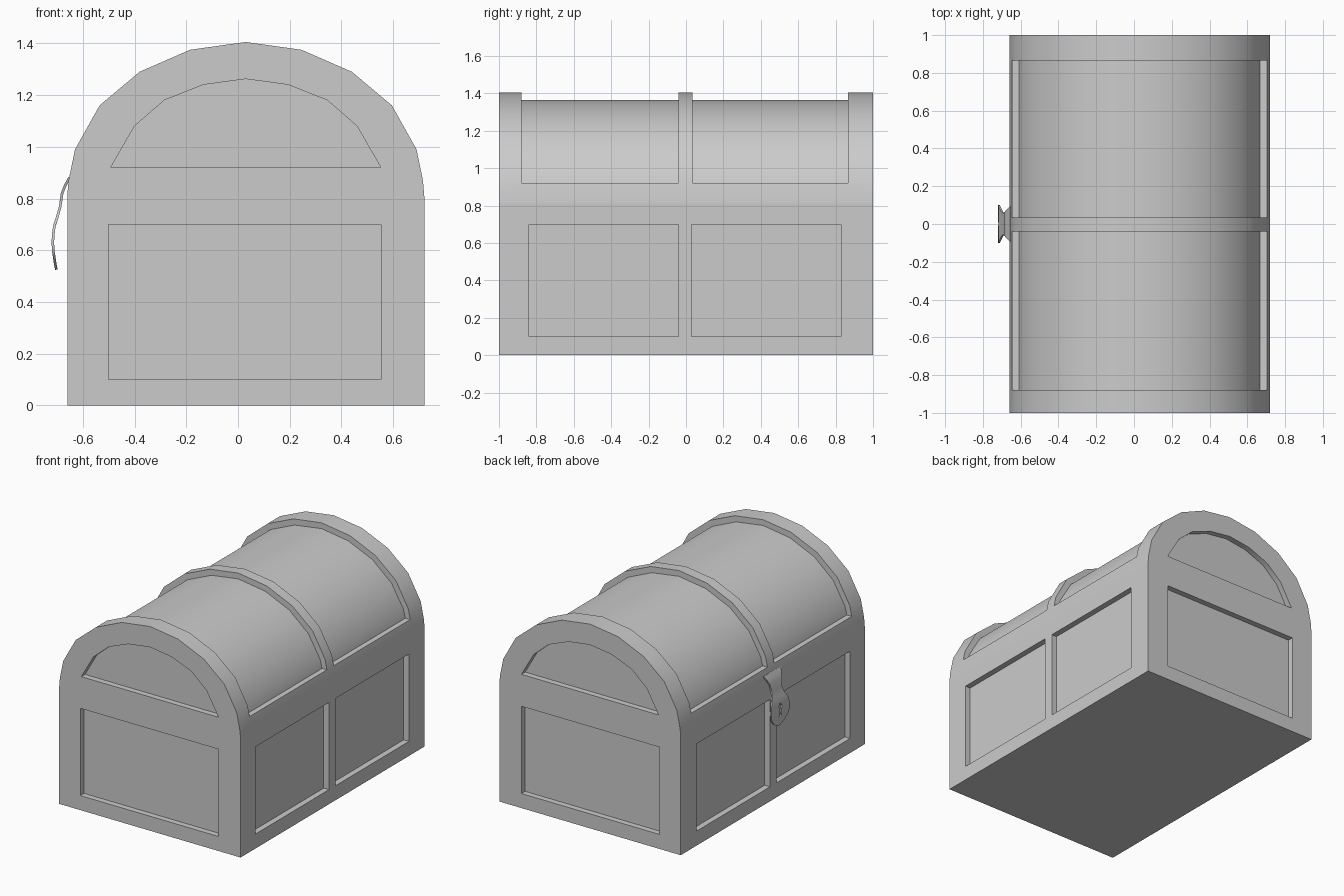
import bpy, bmesh

if "Cube" in bpy.data.objects:
    bpy.data.objects.remove(bpy.data.objects["Cube"])

CX = 0.03  # centre line of the box, the latch sticks out on -x


def mesh_object(name, bm):
    bmesh.ops.recalc_face_normals(bm, faces=bm.faces)
    me = bpy.data.meshes.new(name)
    bm.to_mesh(me)
    bm.free()
    ob = bpy.data.objects.new(name, me)
    bpy.context.collection.objects.link(ob)
    return ob


def prism(name, profile, y0, y1):
    """Extrude an x-z outline along y."""
    bm = bmesh.new()
    face = bm.faces.new([bm.verts.new((CX + x, y0, z)) for x, z in profile])
    ext = bmesh.ops.extrude_face_region(bm, geom=[face])
    verts = [v for v in ext["geom"] if isinstance(v, bmesh.types.BMVert)]
    bmesh.ops.translate(bm, verts=verts, vec=(0, y1 - y0, 0))
    return mesh_object(name, bm)


def rect(x0, x1, z0, z1):
    return [(x0, z0), (x1, z0), (x1, z1), (x0, z1)]


def arch(half):
    """Mirror the right half of an arch (its last point is the crown)."""
    return half + [(-x, z) for x, z in reversed(half[:-1])]


def finish(ob):
    bpy.ops.object.select_all(action='DESELECT')
    ob.select_set(True)
    bpy.context.view_layer.objects.active = ob
    for m in list(ob.modifiers):
        bpy.ops.object.modifier_apply(modifier=m.name)
    bpy.ops.object.shade_smooth_by_angle(angle=0.6)


def carve(ob, cutters):
    for c in cutters:
        m = ob.modifiers.new("carve", 'BOOLEAN')
        m.operation = 'DIFFERENCE'
        m.solver = 'EXACT'
        m.object = c
        c.hide_render = True
    finish(ob)
    for c in cutters:
        bpy.data.objects.remove(c, do_unlink=True)


D = 0.04  # panel depth

# Lower box with sunken panels on all four sides
box = prism("chest_box", rect(-0.69, 0.69, 0, 0.81), -1, 1)
cuts = []
for y0, y1 in ((-1.1, -1 + D), (1 - D, 1.1)):
    cuts.append(prism("end_cutter", rect(-0.53, 0.522, 0.10, 0.70), y0, y1))
for y0, y1 in ((-0.84, -0.04), (0.03, 0.83)):
    for x0, x1 in ((-0.8, -0.69 + D), (0.69 - D, 0.8)):
        cuts.append(prism("side_cutter", rect(x0, x1, 0.10, 0.70), y0, y1))
carve(box, cuts)

# Barrel lid: sunken vault between three ribs, sunken arch panel on each end
outer = arch([(0.69, 0.81), (0.685, 0.87), (0.66, 0.99), (0.565, 1.16),
              (0.41, 1.29), (0.215, 1.375), (0, 1.405)])
vault = arch([(0.638, 0.92), (0.622, 0.98), (0.533, 1.132), (0.388, 1.255),
              (0.205, 1.335), (0, 1.365)])
lunette = arch([(0.522, 0.92), (0.43, 1.08), (0.315, 1.18), (0.163, 1.24), (0, 1.262)])
lid = prism("chest_lid", outer, -1, 1)
cuts = []
for y0, y1 in ((-0.88, -0.04), (0.035, 0.865)):
    shell = vault + [(-0.9, 0.92), (-0.9, 1.6), (0.9, 1.6), (0.9, 0.92)]
    cuts.append(prism("vault_cutter", shell, y0, y1))
for y0, y1 in ((-1.1, -1 + D), (1 - D, 1.1)):
    cuts.append(prism("arch_cutter", lunette, y0, y1))
carve(lid, cuts)

# Curved latch plate with a keyhole: rows of z, x, half width, half hole width
rows = [(0.88, -0.652, 0.095, 0), (0.85, -0.668, 0.078, 0), (0.82, -0.680, 0.064, 0),
        (0.77, -0.687, 0.055, 0), (0.73, -0.698, 0.065, 0), (0.70, -0.708, 0.085, 0),
        (0.68, -0.712, 0.093, 0), (0.66, -0.714, 0.097, 0.016), (0.63, -0.716, 0.1, 0.008),
        (0.59, -0.713, 0.093, 0.014), (0.585, -0.712, 0.09, 0), (0.55, -0.707, 0.058, 0),
        (0.525, -0.702, 0.012, 0)]
bm = bmesh.new()
for s in (-1, 1):
    strip = [(bm.verts.new((x, s * h, z)), bm.verts.new((x, s * w, z))) for z, x, w, h in rows]
    for (a, b), (c, d) in zip(strip, strip[1:]):
        bm.faces.new((a, b, d, c) if s > 0 else (c, d, b, a))
bmesh.ops.remove_doubles(bm, verts=bm.verts, dist=0.0005)
latch = mesh_object("latch_plate", bm)
m = latch.modifiers.new("thickness", 'SOLIDIFY')
m.thickness = 0.01
m.offset = 0
finish(latch)
